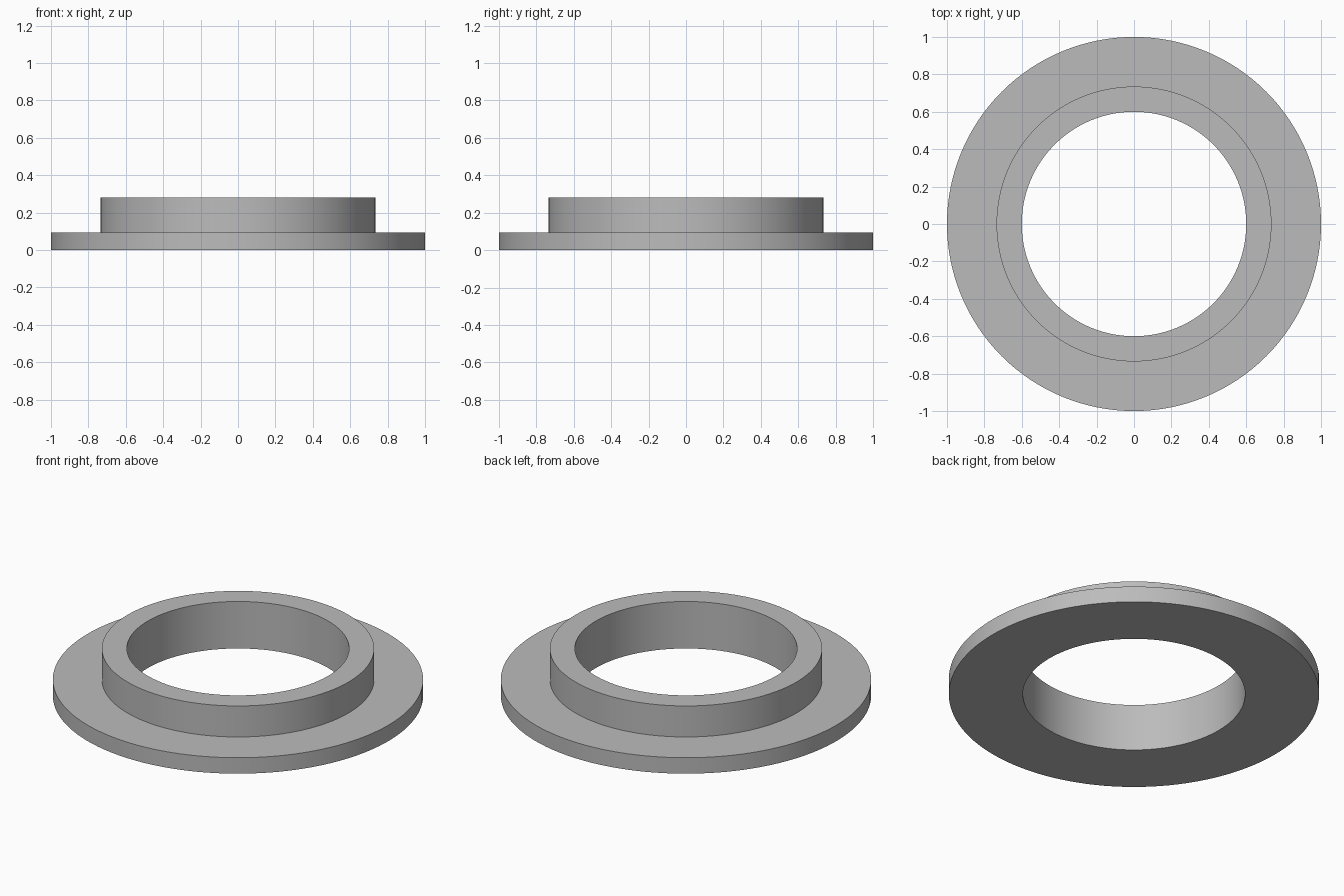
import bpy
import bmesh
from math import cos, sin, tau, radians

cube = bpy.data.objects.get("Cube")
if cube:
    bpy.data.objects.remove(cube, do_unlink=True)

SEGMENTS = 128
BORE, COLLAR, FLANGE = 0.60, 0.735, 1.0
FLANGE_TOP, COLLAR_TOP = 0.095, 0.28

# Single grey material
grey = bpy.data.materials.new("plain grey")
grey.use_nodes = True
colour = (0.5, 0.5, 0.5, 1.0)
grey.diffuse_color = colour
grey.node_tree.nodes["Principled BSDF"].inputs["Base Color"].default_value = colour


def lathe(name, profile):
    """Revolve a closed (radius, height) profile about the z axis."""
    bm = bmesh.new()
    rings = []
    for i in range(SEGMENTS):
        a = tau * i / SEGMENTS
        rings.append([bm.verts.new((r * cos(a), r * sin(a), z)) for r, z in profile])
    for i, ring in enumerate(rings):
        after = rings[(i + 1) % SEGMENTS]
        for j in range(len(profile)):
            k = (j + 1) % len(profile)
            bm.faces.new((ring[j], after[j], after[k], ring[k]))
    bmesh.ops.recalc_face_normals(bm, faces=bm.faces)
    mesh = bpy.data.meshes.new(name)
    bm.to_mesh(mesh)
    bm.free()
    mesh.materials.append(grey)
    obj = bpy.data.objects.new(name, mesh)
    bpy.context.collection.objects.link(obj)
    return obj


# Flat flange with raised collar around an open bore
ring = lathe("flanged_ring", [
    (BORE, 0), (FLANGE, 0), (FLANGE, FLANGE_TOP),
    (COLLAR, FLANGE_TOP), (COLLAR, COLLAR_TOP), (BORE, COLLAR_TOP),
])

# Smooth walls with crisp rims
bpy.ops.object.select_all(action="DESELECT")
ring.select_set(True)
bpy.context.view_layer.objects.active = ring
bpy.ops.object.shade_smooth_by_angle(angle=radians(30))
